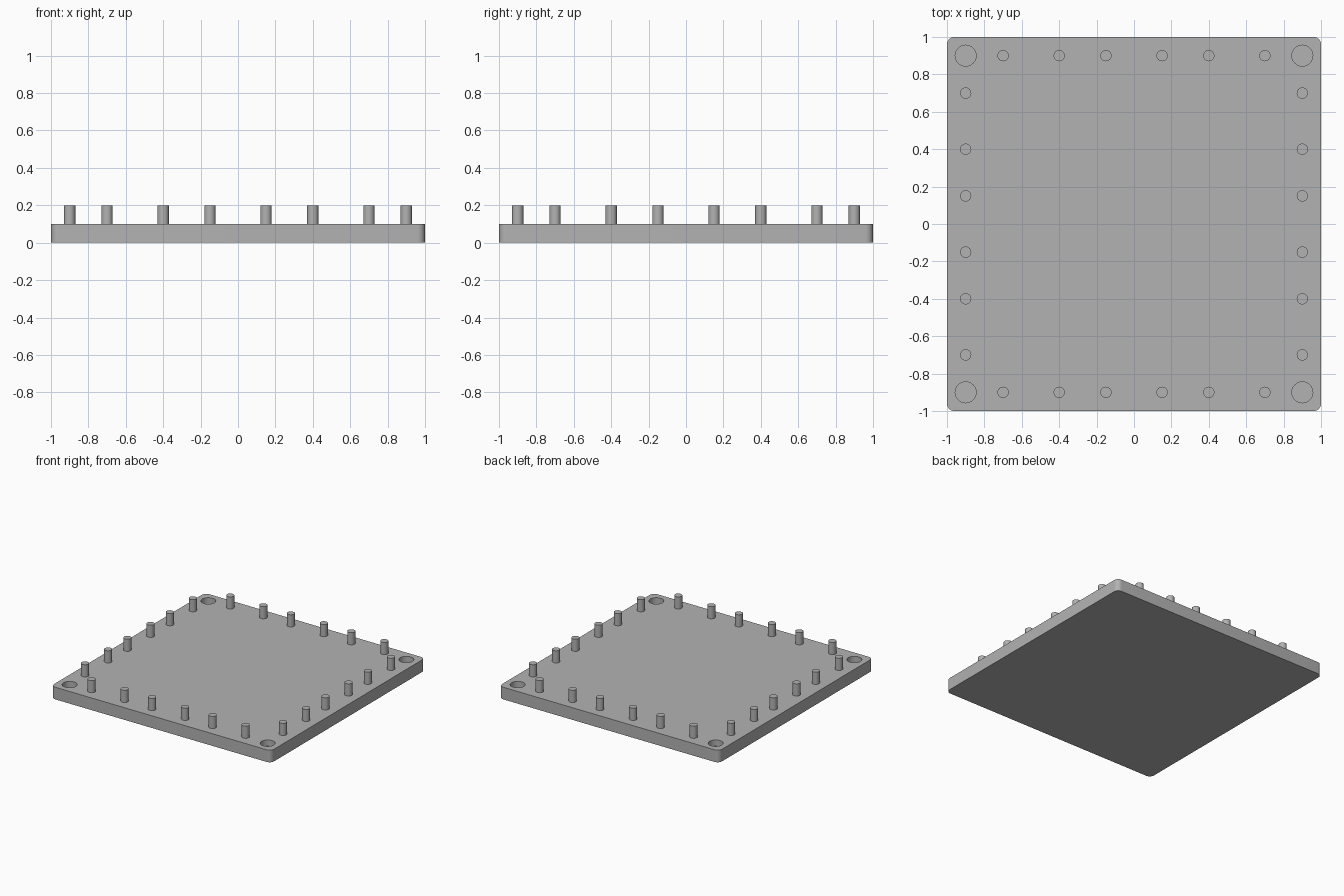
import bpy, bmesh, math

if "Cube" in bpy.data.objects:
    bpy.data.objects.remove(bpy.data.objects["Cube"])

grey = bpy.data.materials.new("mid_grey")
grey.diffuse_color = (0.45, 0.45, 0.45, 1)
grey.use_nodes = True
grey.node_tree.nodes["Principled BSDF"].inputs["Base Color"].default_value = grey.diffuse_color


def select_only(ob):
    bpy.ops.object.select_all(action='DESELECT')
    ob.select_set(True)
    bpy.context.view_layer.objects.active = ob


def cylinder(name, x, y, z0, z1, radius, sides):
    bpy.ops.mesh.primitive_cylinder_add(vertices=sides, radius=radius, depth=z1 - z0,
                                        location=(x, y, (z0 + z1) / 2))
    ob = bpy.context.object
    ob.name = name
    ob.data.materials.append(grey)
    return ob


# Base plate with rounded vertical corners
R = 0.04
bm = bmesh.new()
outline = []
for k, (sx, sy) in enumerate([(1, 1), (-1, 1), (-1, -1), (1, -1)]):
    for i in range(9):
        a = math.radians(90 * k + 90 * i / 8)
        outline.append(bm.verts.new((sx * (1 - R) + R * math.cos(a),
                                     sy * (1 - R) + R * math.sin(a), 0)))
bottom = bm.faces.new(outline)
top = bmesh.ops.extrude_face_region(bm, geom=[bottom])["geom"]
bmesh.ops.translate(bm, verts=[v for v in top if isinstance(v, bmesh.types.BMVert)],
                    vec=(0, 0, 0.1))
bmesh.ops.recalc_face_normals(bm, faces=bm.faces)
mesh = bpy.data.meshes.new("base_plate")
bm.to_mesh(mesh)
bm.free()
plate = bpy.data.objects.new("base_plate", mesh)
bpy.context.collection.objects.link(plate)
mesh.materials.append(grey)

# Blind round holes in the four corners
for sx in (-1, 1):
    for sy in (-1, 1):
        cutter = cylinder("hole_cutter", 0.9 * sx, 0.9 * sy, 0.05, 0.2, 0.056, 32)
        cut = plate.modifiers.new("corner_hole", 'BOOLEAN')
        cut.operation = 'DIFFERENCE'
        cut.solver = 'EXACT'
        cut.object = cutter
        select_only(plate)
        bpy.ops.object.modifier_apply(modifier=cut.name)
        bpy.data.objects.remove(cutter)
select_only(plate)
bpy.ops.object.shade_smooth_by_angle(angle=math.radians(30))

# Pegs standing along all four edges
for t in (-0.7, -0.4, -0.15, 0.15, 0.4, 0.7):
    for s in (-0.9, 0.9):
        for x, y in ((t, s), (s, t)):
            peg = cylinder("peg", x, y, 0.1, 0.2, 0.03, 32)
            select_only(peg)
            bpy.ops.object.shade_smooth_by_angle(angle=math.radians(30))
